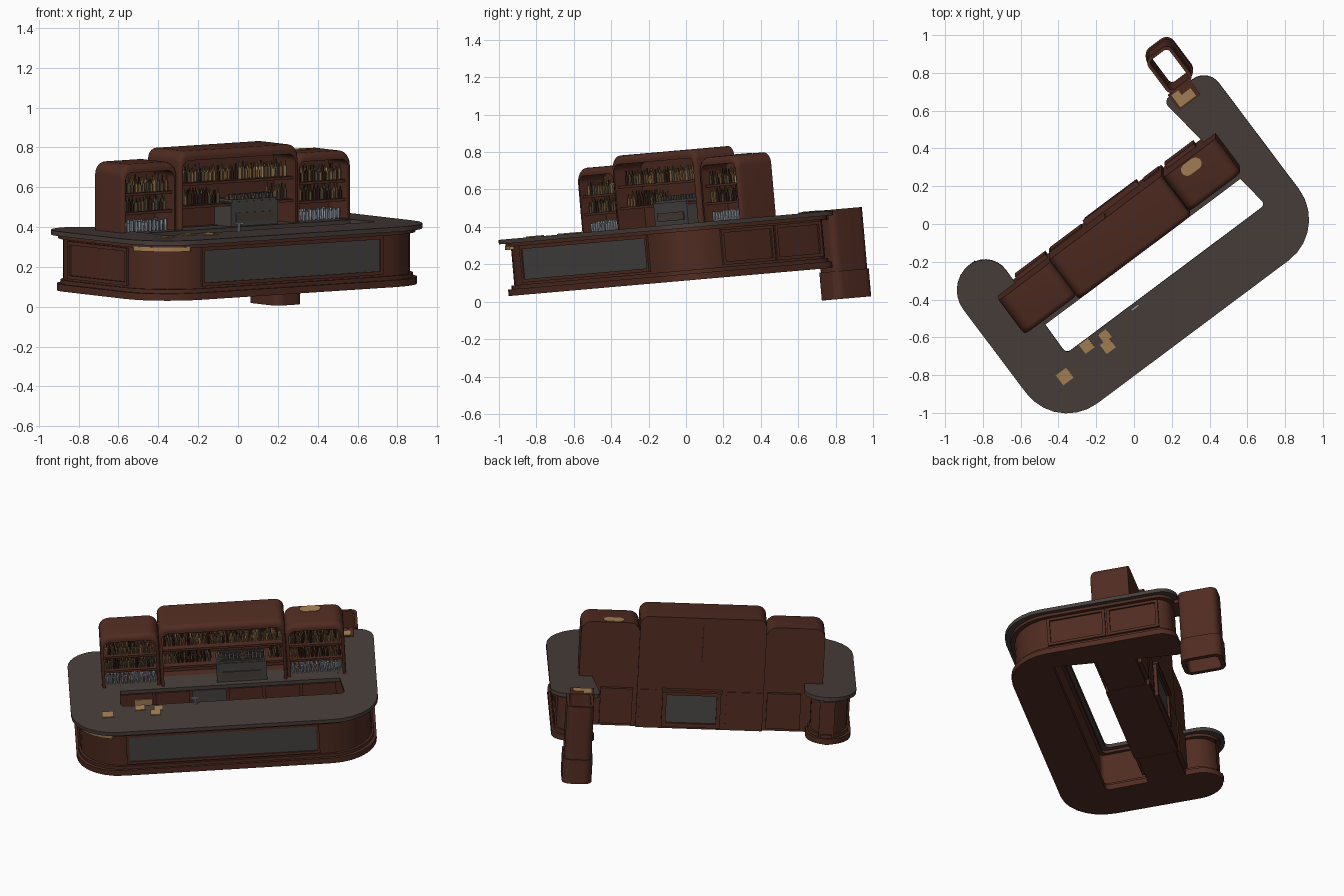
import bpy, bmesh, math, random
from mathutils import Matrix, Vector

cube = bpy.data.objects.get("Cube")
if cube:
    bpy.data.objects.remove(cube)
random.seed(4)

# The bar is built square to its own axes, then turned and tilted as a whole
PLACE = (Matrix.Translation((0, 0, 0.113)) @ Matrix.Rotation(math.radians(5), 4, 'X')
         @ Matrix.Rotation(math.radians(36.87), 4, 'Z'))


def material(name, r, g, b):
    m = bpy.data.materials.new(name)
    m.use_nodes = True
    m.diffuse_color = (r, g, b, 1)
    m.node_tree.nodes["Principled BSDF"].inputs["Base Color"].default_value = (r, g, b, 1)
    return m


WOOD = material("red_brown_wood", 0.080, 0.025, 0.015)
DARK = material("dark_wood", 0.038, 0.014, 0.010)
STONE = material("grey_worktop", 0.066, 0.049, 0.043)
PANEL = material("grey_panel", 0.066, 0.059, 0.056)
TAN = material("tan", 0.38, 0.22, 0.09)
AMBER = material("amber_bottle", 0.20, 0.105, 0.045)
OLIVE = material("olive_bottle", 0.10, 0.08, 0.045)
GLASS = material("pale_glass", 0.30, 0.33, 0.38)


def finish(name, bm, mats, smooth=False):
    bmesh.ops.recalc_face_normals(bm, faces=bm.faces)
    mesh = bpy.data.meshes.new(name)
    bm.to_mesh(mesh)
    bm.free()
    for m in mats:
        mesh.materials.append(m)
    ob = bpy.data.objects.new(name, mesh)
    bpy.context.scene.collection.objects.link(ob)
    ob.matrix_world = PLACE
    if smooth:
        bpy.ops.object.select_all(action='DESELECT')
        ob.select_set(True)
        bpy.context.view_layer.objects.active = ob
        bpy.ops.object.shade_smooth_by_angle(angle=math.radians(35))
    return ob


def add_box(bm, lo, hi):
    lo, hi = Vector(lo), Vector(hi)
    size = Matrix.Diagonal((*(hi - lo), 1))
    bmesh.ops.create_cube(bm, size=1, matrix=Matrix.Translation((lo + hi) / 2) @ size)


def box(name, lo, hi, mat):
    bm = bmesh.new()
    add_box(bm, lo, hi)
    return finish(name, bm, [mat])


def frame(name, axis, lo, hi, width, mat):
    """Four bars round a rectangle lying across the given axis."""
    a, b = [i for i in range(3) if i != axis]
    bm = bmesh.new()
    for along, across, trim in ((a, b, 0), (b, a, width)):
        for low_side in (True, False):
            l, h = list(lo), list(hi)
            l[along] += trim
            h[along] -= trim
            if low_side:
                h[across] = lo[across] + width
            else:
                l[across] = hi[across] - width
            add_box(bm, l, h)
    return finish(name, bm, [mat])


def rounded(corners, steps=7):
    """Loop of 2D points from (x, y, radius) corners."""
    out = []
    for i, (x, y, r) in enumerate(corners):
        p = Vector((x, y))
        e1 = (Vector(corners[i - 1][:2]) - p).normalized()
        e2 = (Vector(corners[(i + 1) % len(corners)][:2]) - p).normalized()
        mid = p + r * (e1 + e2)
        for k in range(steps + 1):
            t = math.pi / 2 * k / steps
            out.append(mid - r * (e2 * math.cos(t) + e1 * math.sin(t)))
    return out


def rectangle(u0, u1, v0, v1, r):
    return rounded([(u0, v0, r), (u1, v0, r), (u1, v1, r), (u0, v1, r)])


def prism(name, loop, w0, w1, mat):
    bm = bmesh.new()
    face = bm.faces.new([bm.verts.new((p.x, p.y, w0)) for p in loop])
    new = bmesh.ops.extrude_face_region(bm, geom=[face])["geom"]
    bmesh.ops.translate(bm, vec=(0, 0, w1 - w0),
                        verts=[v for v in new if isinstance(v, bmesh.types.BMVert)])
    return finish(name, bm, [mat], True)


def skin(bm, loops):
    """Quads between successive closed loops of vertices."""
    for a, b in zip(loops, loops[1:]):
        for i in range(len(a)):
            bm.faces.new((a[i - 1], a[i], b[i], b[i - 1]))


# U-shaped counter: corner, radius and the direction in which it insets
U_PLAN = [(-.98, -.625, .27, 1, 1), (.825, -.625, .27, -1, 1), (.825, .45, .1, -1, -1),
          (.53, .45, .04, 1, -1), (.635, -.315, .03, 1, -1), (-.685, -.315, .03, -1, -1),
          (-.67, .37, .14, -1, -1), (-.98, .37, .17, 1, -1)]


def plan(d):
    return rounded([(x + d * sx, y + d * sy, r) for x, y, r, sx, sy in U_PLAN])


prism("counter_body", plan(.045), 0, .283, WOOD)
prism("counter_plinth", plan(.02), 0, .035, WOOD)
prism("counter_lower_trim", plan(.034), .035, .055, WOOD)
prism("counter_upper_trim", plan(.025), .262, .28, WOOD)
prism("counter_worktop", plan(0), .28, .304, STONE)
prism("corner_tan_strip", plan(.022)[1:7] + plan(.04)[1:7][::-1], .246, .268, TAN)

# Counter panelling
box("front_panel", (-.65, -.585, .08), (.45, -.58, .25), PANEL)
frame("front_panel_frame", 1, (-.668, -.592, .065), (.468, -.58, .262), .018, WOOD)
for a, b in ((-.33, .02), (.03, .34)):
    frame("left_side_frame", 0, (.778, a, .065), (.79, b, .255), .018, WOOD)
frame("right_side_frame", 0, (-.947, -.33, .065), (-.935, .17, .255), .018, WOOD)

# Open gate post beyond the end of the counter: a rounded tube, open at both ends
bm = bmesh.new()
post_rings = [(0, -.17), (0, -.02), (.008, -.02), (.008, .31), (.026, .31), (.026, -.17), (0, -.17)]
skin(bm, [[bm.verts.new((p.x, p.y, w)) for p in rectangle(.57 + d, .745 - d, .44 + d, .69 - d, .05 - d)]
          for d, w in post_rings])
bmesh.ops.remove_doubles(bm, verts=bm.verts, dist=1e-5)
finish("gate_post", bm, [WOOD], True)
box("gate_hinge_block", (.57, .36, .26), (.71, .46, .309), WOOD)
box("gate_hinge_plate", (.585, .37, .304), (.69, .42, .312), TAN)
box("gate_hinge_tab", (.585, .42, .304), (.63, .45, .312), TAN)


def niche(name, u0, u1, vf, vb, top, r, open_top):
    """Cabinet bay with softened front edges and a recessed opening."""
    def outer(d):
        s = d / 3
        return rounded([(u0 + s, 0, .004), (u1 - s, 0, .004), (u1 - s, top - d, r), (u0 + s, top - d, r)])
    inner = rounded([(u0 + .02, .3, .004), (u1 - .02, .3, .004),
                     (u1 - .02, open_top, .04), (u0 + .02, open_top, .04)])
    rings = [(outer(0), vb)]
    for k in range(5):
        t = math.pi / 2 * k / 4
        rings.append((outer(.03 * (1 - math.cos(t))), vf + .03 * (1 - math.sin(t))))
    rings += [(inner, vf), (inner, .08)]
    bm = bmesh.new()
    loops = [[bm.verts.new((p.x, v, p.y)) for p in pts] for pts, v in rings]
    skin(bm, loops)
    bm.faces.new(loops[0])
    bm.faces.new(loops[-1])
    finish(name, bm, [WOOD], True)


BAYS = [("right_bay", -.785, -.44, -.08, .148, .647, .06, .605, (.405, .5)),
        ("centre_bay", -.44, .305, -.1, .165, .697, .05, .65, (.42, .535)),
        ("left_bay", .305, .65, -.08, .148, .647, .06, .605, (.405, .5))]


def add_bottle(bm, x, y, z, h, r, index):
    """Six-sided bottle with a narrow neck, or a plain tumbler for glass."""
    parts = [(r, r, 0, .6), (r, r * .4, .6, .72), (r * .4, r * .4, .72, 1)]
    if index == 2:
        parts = [(r * .8, r, 0, 1)]
    for r1, r2, a, b in parts:
        old = set(bm.faces)
        bmesh.ops.create_cone(bm, cap_ends=True, segments=6, radius1=r1, radius2=r2, depth=h * (b - a),
                              matrix=Matrix.Translation((x, y, z + h * (a + b) / 2)))
        for f in set(bm.faces) - old:
            f.material_index = index


# Cabinet bays with their shelves, bottles and glasses
for name, u0, u1, vf, vb, top, r, open_top, heights in BAYS:
    niche(name, u0, u1, vf, vb, top, r, open_top)
    centre = name == "centre_bay"
    bm = bmesh.new()
    for n, w in enumerate((.3,) + heights):
        if n:
            box(name + "_shelf", (u0 + .018, vf + .02, w - .014), (u1 - .018, .082, w), WOOD)
        glasses = n == 0 and not centre
        for depth in (-.03, .005, .045):
            u = u0 + .035
            while u < u1 - .03:
                if not centre or n == 2 or (n == 1 and not -.13 < u < .2):
                    kind = 2 if glasses else random.choice((0, 0, 1, 1, 3, 4) if n == 2 else (0, 1, 1, 4, 4))
                    tall = random.uniform(.045, .06) if glasses else random.uniform(.055, .085)
                    add_bottle(bm, u, depth, w, tall, .009, kind)
                u += random.uniform(.019, .027)
    finish(name + "_bottles", bm, [AMBER, OLIVE, GLASS, TAN, DARK])

# Work surface under the shelves, with cupboards below
box("back_worktop", (-.76, -.125, .278), (.62, .02, .302), STONE)
for i in range(6):
    a = -.69 + i * .215
    box("cupboard_door", (a, -.109, .05), (a + .2, -.07, .265), PANEL if i == 2 else WOOD)
box("till_drawer", (-.6, -.115, .18), (-.5, -.109, .23), TAN)

# Drinks machine in the centre bay
box("machine_body", (-.11, -.09, .302), (.185, .05, .425), PANEL)
box("machine_front", (-.08, -.096, .325), (.155, -.09, .37), STONE)
frame("machine_top_rail", 2, (-.1, -.085, .425), (.175, .045, .437), .012, PANEL)
bm = bmesh.new()
for i in range(12):
    for v in (-.06, -.02):
        add_bottle(bm, -.085 + i * .0225, v, .425, .035, .01, 2 if i % 3 else i % 2)
finish("machine_cups", bm, [AMBER, OLIVE, PANEL])

# Rear wall panelling and service hatch
box("rear_hatch", (-.165, .165, .04), (.13, .171, .215), PANEL)
frame("rear_hatch_frame", 1, (-.19, .16, .015), (.155, .185, .24), .025, WOOD)
box("rear_hatch_ledge", (-.195, .16, .235), (.16, .195, .25), WOOD)
for a, b in ((-.66, -.46), (-.43, -.22), (.19, .29), (.33, .52)):
    box("rear_lower_panel", (a, .14, .02), (b, .17, .24), WOOD)
box("rear_seam", (-.07, .163, .42), (-.064, .168, .66), DARK)

# Small things on the counter and the cabinet roof
for u, v, s in ((-.573, -.347, .03), (-.464, -.362, .026), (-.484, -.415, .03), (-.764, -.406, .034)):
    box("tray", (u - s, v - s, .304), (u + s, v + s, .309), TAN)
bm = bmesh.new()
bmesh.ops.create_cone(bm, cap_ends=True, segments=10, radius1=.01, radius2=.008, depth=.04,
                      matrix=Matrix.Translation((-.245, -.335, .324)))
add_box(bm, (-.27, -.341, .338), (-.22, -.329, .346))
finish("beer_tap", bm, [GLASS])
prism("roof_patch", rectangle(.4, .52, .075, .14, .032), .644, .65, TAN)
